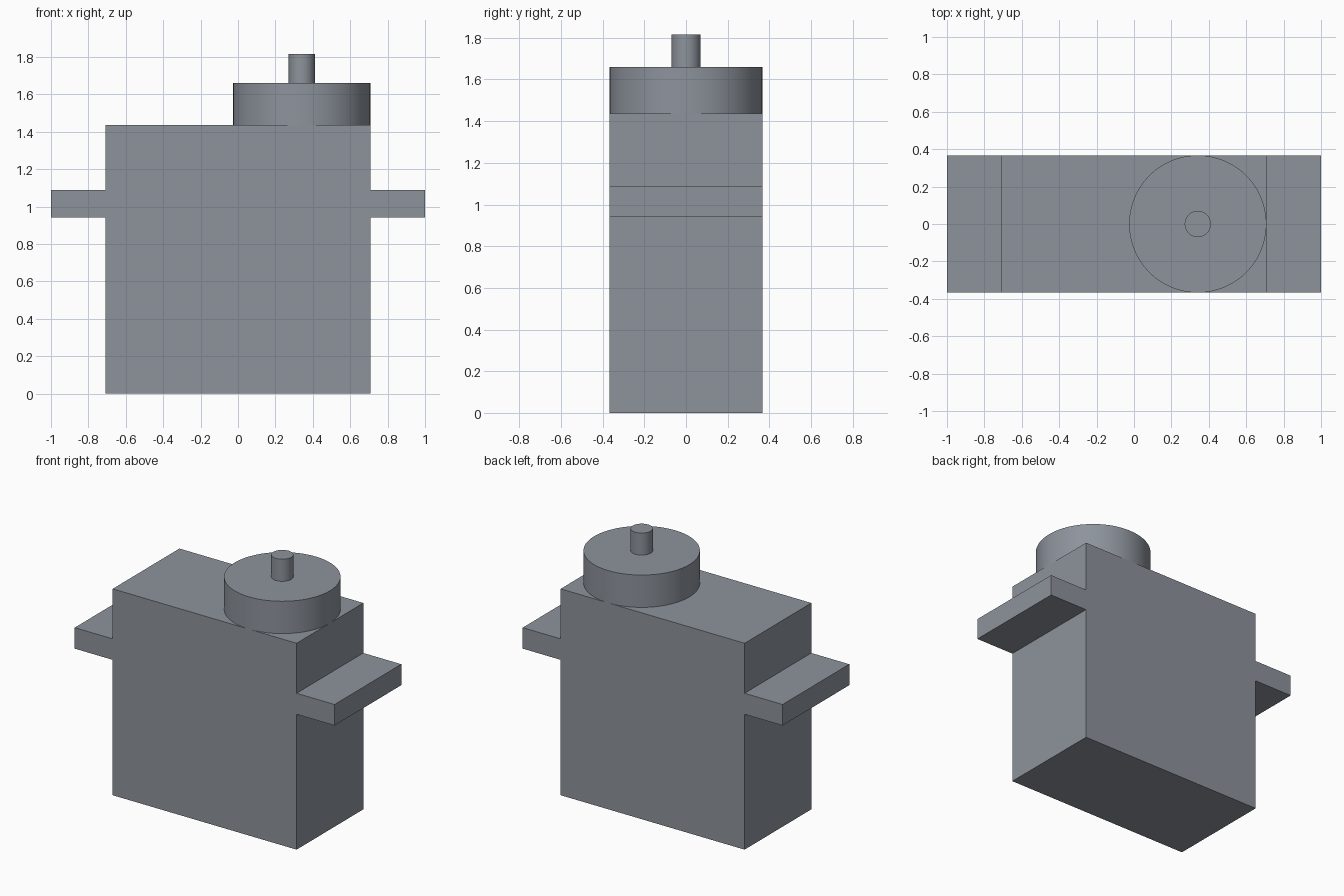
import bpy, bmesh, math

if "Cube" in bpy.data.objects:
    bpy.data.objects.remove(bpy.data.objects["Cube"])

HALF_DEPTH = 0.367
BODY_X, BODY_TOP = 0.708, 1.436
TAB_X, TAB_LOW, TAB_HIGH = 1.0, 0.942, 1.088
HUB_X = BODY_X - HALF_DEPTH

# Dark blue-grey plastic
plastic = bpy.data.materials.new("dark_plastic")
plastic.diffuse_color = (0.27, 0.295, 0.335, 1)
plastic.use_nodes = True
plastic.node_tree.nodes["Principled BSDF"].inputs["Base Color"].default_value = plastic.diffuse_color


def extruded_body(name):
    # Right half of the front outline, mirrored to close the profile
    right = [(BODY_X, 0), (BODY_X, TAB_LOW), (TAB_X, TAB_LOW),
             (TAB_X, TAB_HIGH), (BODY_X, TAB_HIGH), (BODY_X, BODY_TOP)]
    outline = right + [(-x, z) for x, z in reversed(right)]
    bm = bmesh.new()
    face = bm.faces.new([bm.verts.new((x, -HALF_DEPTH, z)) for x, z in outline])
    res = bmesh.ops.extrude_face_region(bm, geom=[face])
    verts = [v for v in res["geom"] if isinstance(v, bmesh.types.BMVert)]
    bmesh.ops.translate(bm, verts=verts, vec=(0, 2 * HALF_DEPTH, 0))
    bmesh.ops.recalc_face_normals(bm, faces=bm.faces)
    mesh = bpy.data.meshes.new(name)
    bm.to_mesh(mesh)
    bm.free()
    mesh.materials.append(plastic)
    obj = bpy.data.objects.new(name, mesh)
    bpy.context.collection.objects.link(obj)
    return obj


def upright_cylinder(name, radius, z0, z1, sides):
    bpy.ops.mesh.primitive_cylinder_add(
        vertices=sides, radius=radius, depth=z1 - z0,
        location=(HUB_X, 0, (z0 + z1) / 2))
    obj = bpy.context.object
    obj.name = name
    obj.data.materials.append(plastic)
    bpy.ops.object.shade_smooth_by_angle(angle=math.radians(30))
    return obj


# Motor case with the two mounting tabs
extruded_body("motor_case")

# Round gear housing and output shaft
upright_cylinder("gear_housing", HALF_DEPTH, BODY_TOP, 1.661, 96)
upright_cylinder("output_shaft", 0.07, 1.661, 1.815, 48)
